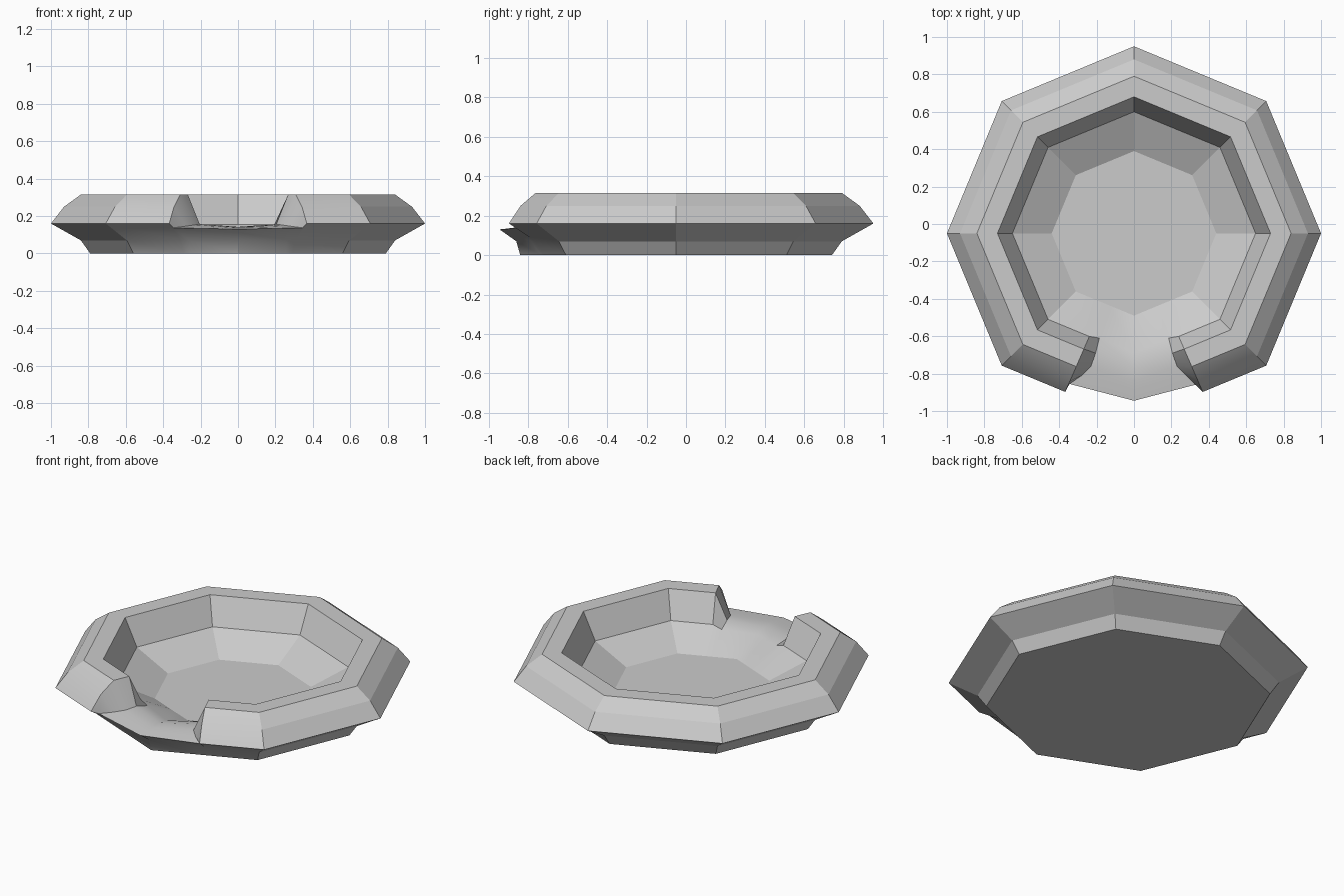
import bpy, bmesh, math
from mathutils import Vector

if "Cube" in bpy.data.objects:
    bpy.data.objects.remove(bpy.data.objects["Cube"])

CY = -0.05
# Cross-section (radius, z) from inner floor, over the rim, to the base
profile = [(0.44, 0.05), (0.65, 0.155), (0.73, 0.315), (0.84, 0.315),
           (0.93, 0.25), (1.0, 0.16), (0.84, 0.07), (0.79, 0.0)]


def column(deg):
    a = math.radians(deg)
    return [Vector((r * math.cos(a), CY + r * math.sin(a), z)) for r, z in profile]


def mirrored(col):
    return [Vector((-p.x, p.y, p.z)) for p in col]


# Spout: notch edge, channel edge and centre line replace the front corner
corner, front = column(-45), column(-90)
notch = [f.lerp(c, 0.52) for f, c in zip(front, corner)]
channel = [front[0].lerp(corner[0], 0.42)] + [Vector(p) for p in (
    (0.185, -0.61, 0.135), (0.205, -0.69, 0.157), (0.23, -0.76, 0.153),
    (0.28, -0.81, 0.146), (0.345, -0.855, 0.137), (0.26, -0.785, 0.07))]
channel.append(front[7].lerp(corner[7], 0.46))
centre = [Vector((0, y, z)) for y, z in (
    (-0.49, 0.05), (-0.69, 0.125), (-0.77, 0.142), (-0.84, 0.14),
    (-0.89, 0.136), (-0.945, 0.13), (-0.86, 0.07), (-0.84, 0.0))]

columns = [column(d) for d in range(-45, 226, 45)]
plain = len(columns) - 1          # number of flat-shaded sides
columns += [mirrored(notch), mirrored(channel), centre, channel, notch]

# Dish skin: faceted sides, smooth spout, flat floor and underside
bm = bmesh.new()
grid = [[bm.verts.new(p) for p in col] for col in columns]
n = len(grid)
for i in range(n):
    a, b = grid[i], grid[(i + 1) % n]
    for k in range(len(profile) - 1):
        face = bm.faces.new((a[k], b[k], b[k + 1], a[k + 1]))
        face.smooth = i >= plain
bm.faces.new([c[0] for c in grid])
bm.faces.new([c[-1] for c in reversed(grid)])
bmesh.ops.recalc_face_normals(bm, faces=bm.faces)

# Keep the rim and notch edges crisp
for e in bm.edges:
    e.smooth = e.calc_face_angle(0) < math.radians(33)

mesh = bpy.data.meshes.new("spouted_dish")
bm.to_mesh(mesh)
bm.free()
dish = bpy.data.objects.new("spouted_dish", mesh)
bpy.context.collection.objects.link(dish)
